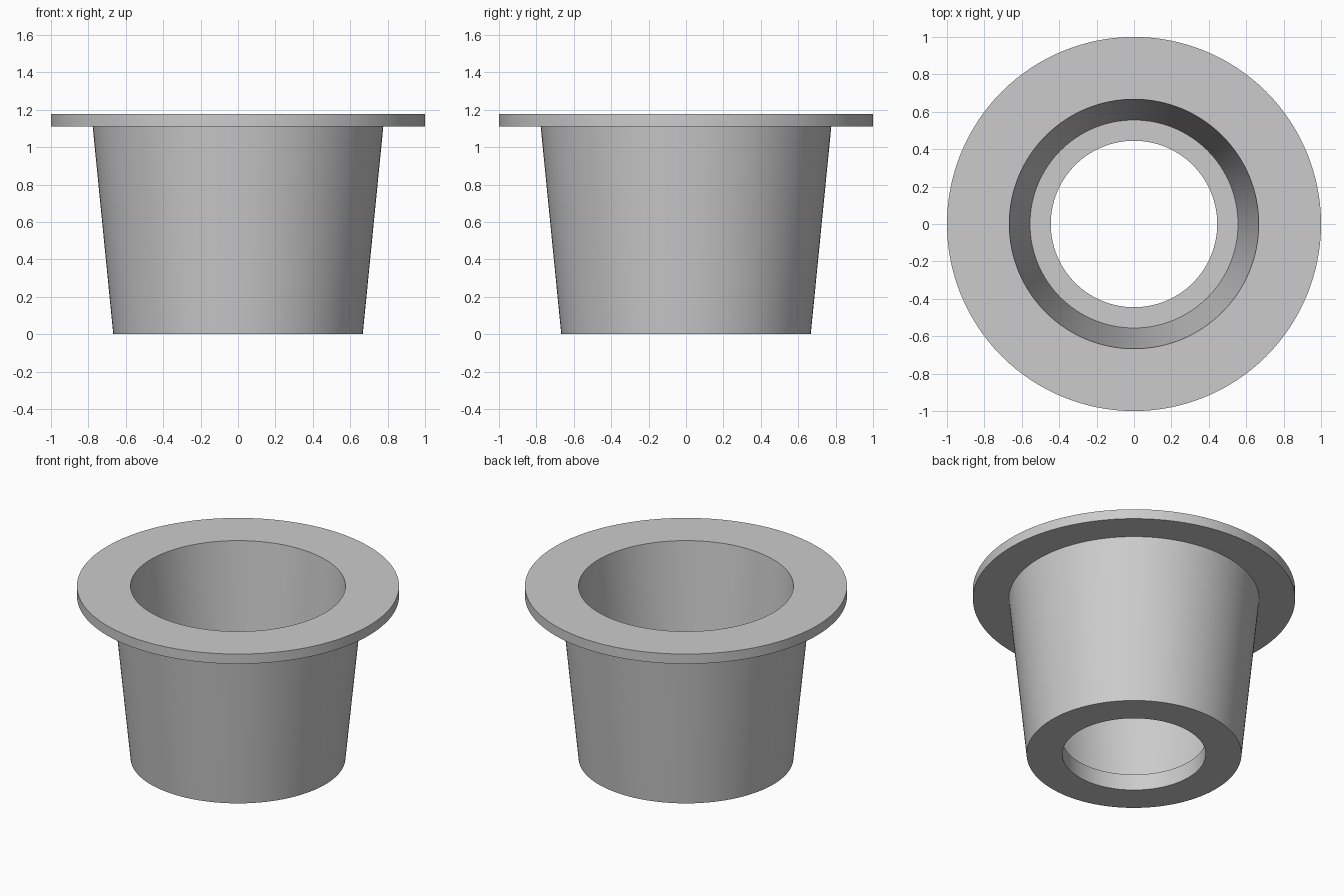
import bpy
import bmesh
from math import pi, radians

SEGMENTS = 128

cube = bpy.data.objects.get("Cube")
if cube:
    bpy.data.objects.remove(cube, do_unlink=True)

# Plain grey material
grey = bpy.data.materials.new("light grey")
grey.use_nodes = True
colour = (0.6, 0.6, 0.6, 1)
grey.diffuse_color = colour
grey.node_tree.nodes["Principled BSDF"].inputs["Base Color"].default_value = colour


def lathe(name, profile, material):
    """Revolve a closed (radius, height) profile around the z axis."""
    bm = bmesh.new()
    verts = [bm.verts.new((r, 0, z)) for r, z in profile]
    edges = [bm.edges.new((verts[i - 1], verts[i])) for i in range(len(verts))]
    bmesh.ops.spin(bm, geom=verts + edges, cent=(0, 0, 0), axis=(0, 0, 1),
                   angle=2 * pi, steps=SEGMENTS, use_merge=False)
    bmesh.ops.remove_doubles(bm, verts=bm.verts, dist=0.0001)
    bmesh.ops.recalc_face_normals(bm, faces=bm.faces)
    mesh = bpy.data.meshes.new(name)
    bm.to_mesh(mesh)
    bm.free()
    mesh.materials.append(material)
    obj = bpy.data.objects.new(name, mesh)
    bpy.context.collection.objects.link(obj)
    bpy.ops.object.select_all(action="DESELECT")
    obj.select_set(True)
    bpy.context.view_layer.objects.active = obj
    bpy.ops.object.shade_smooth_by_angle(angle=radians(30))
    return obj


# Tapered cup with a flat flange and a round hole through its floor
lathe("flanged_cup", [
    (0.445, 0), (0.667, 0),            # underside
    (0.777, 1.111),                    # tapered outer wall
    (1, 1.111), (1, 1.178),            # flange
    (0.667, 1.178), (0.556, 0.111),    # tapered inner wall
    (0.445, 0.111),                    # floor ledge and hole
], grey)
